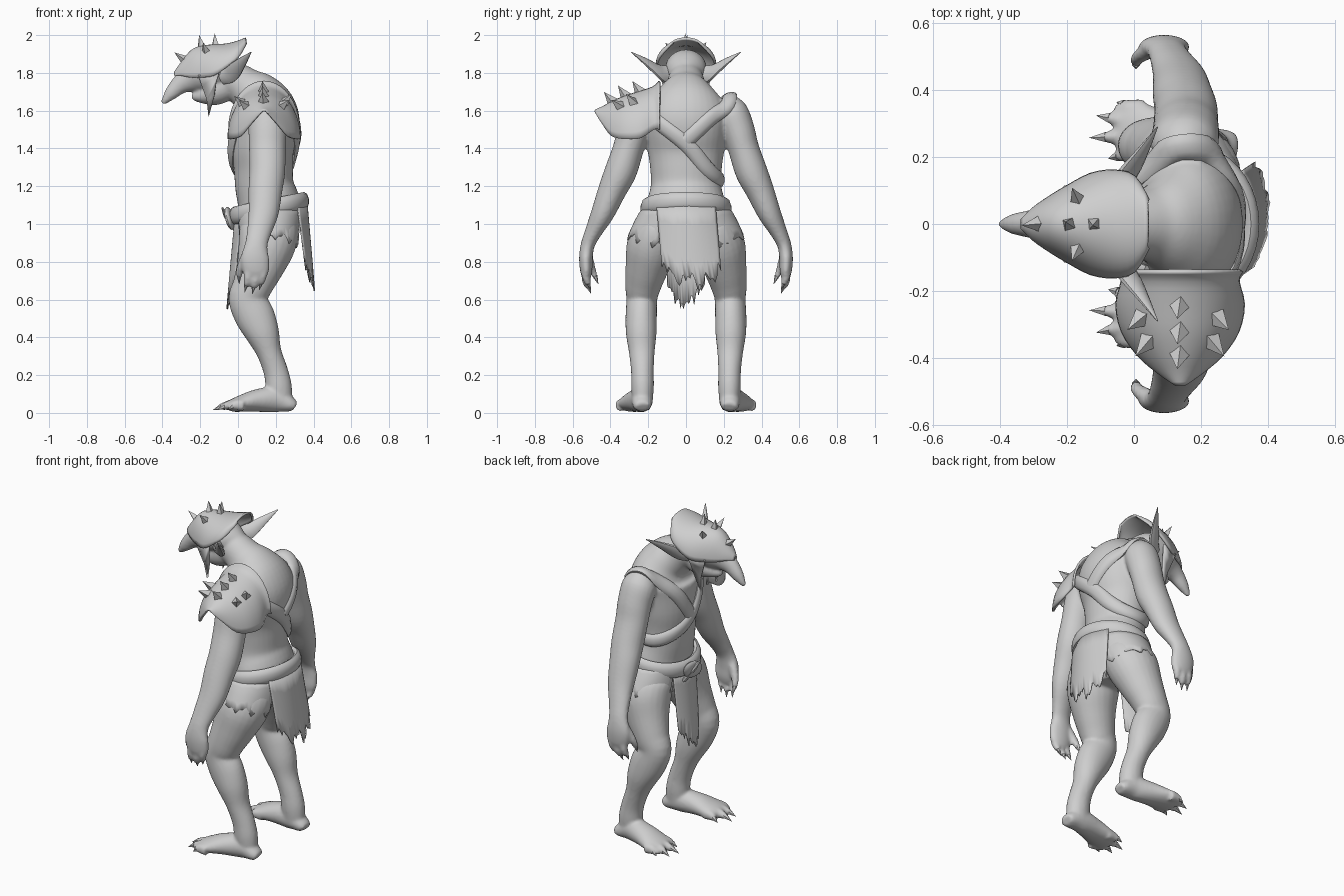
import bpy, bmesh, math, random
from mathutils import Vector, Matrix
from mathutils.bvhtree import BVHTree

if "Cube" in bpy.data.objects:
    bpy.data.objects.remove(bpy.data.objects["Cube"])

random.seed(4)
grey = bpy.data.materials.new("plain grey")
grey.diffuse_color = (0.62, 0.62, 0.62, 1)
grey.use_nodes = True
grey.node_tree.nodes["Principled BSDF"].inputs["Base Color"].default_value = grey.diffuse_color


def finish(name, bm, angle=40, thickness=0):
    bmesh.ops.recalc_face_normals(bm, faces=bm.faces[:])
    me = bpy.data.meshes.new(name)
    bm.to_mesh(me)
    bm.free()
    me.materials.append(grey)
    ob = bpy.data.objects.new(name, me)
    bpy.context.collection.objects.link(ob)
    if thickness:
        mod = ob.modifiers.new("thickness", 'SOLIDIFY')
        mod.thickness, mod.offset = thickness, 0
    bpy.ops.object.select_all(action='DESELECT')
    ob.select_set(True)
    bpy.context.view_layer.objects.active = ob
    bpy.ops.object.shade_smooth_by_angle(angle=math.radians(angle))
    return ob


def spline(rows, steps):
    """Catmull-Rom through rows of any length."""
    rows = [Vector(r) for r in rows]
    p = [rows[0]] + rows + [rows[-1]]
    out = []
    for i in range(1, len(p) - 2):
        a, b, c, d = p[i - 1:i + 3]
        for k in range(steps):
            t = k / steps
            out.append(0.5 * (2 * b + (c - a) * t + (2 * a - 5 * b + 4 * c - d) * t * t
                              + (3 * b - a - 3 * c + d) * t ** 3))
    return out + [rows[-1]]


def bridge(bm, rings, wrap=True, closed=False):
    n = len(rings[0])
    for i in range(len(rings) if closed else len(rings) - 1):
        a, b = rings[i], rings[(i + 1) % len(rings)]
        for j in range(n if wrap else n - 1):
            bm.faces.new((a[j], a[(j + 1) % n], b[(j + 1) % n], b[j]))


def tube(bm, rows, mirror=1, n=24, steps=4):
    """Rows are x, y, z, depth radius, side radius."""
    rows = spline(rows, steps)
    pts = [Vector((r[0], r[1] * mirror, r[2])) for r in rows]
    rings = []
    for i, c in enumerate(pts):
        t = (pts[min(i + 1, len(pts) - 1)] - pts[max(i - 1, 0)]).normalized()
        side = Vector((0, 1, 0))
        side = (side - t * side.dot(t)).normalized()
        up = t.cross(side)
        ring = []
        for k in range(n):
            a = math.tau * k / n
            v = c + side * max(rows[i][4], .002) * math.cos(a) + up * max(rows[i][3], .002) * math.sin(a)
            v.z = max(v.z, 0.004)
            ring.append(bm.verts.new(v))
        rings.append(ring)
    bridge(bm, rings)
    bm.faces.new(rings[0])
    bm.faces.new(rings[-1])


def spike(bm, base, direction, r, h, sides=4):
    d = Vector(direction).normalized()
    m = Matrix.Translation(Vector(base) + d * h / 2) @ d.to_track_quat('Z', 'Y').to_matrix().to_4x4()
    bmesh.ops.create_cone(bm, cap_ends=True, segments=sides, radius1=r, radius2=0, depth=h, matrix=m)


# body: torso with neck, head, jaw, limbs, fused into one skin
bm = bmesh.new()
tube(bm, [(.16, 0, .86, .08, .08), (.16, 0, .93, .14, .16), (.165, 0, 1.0, .16, .2), (.165, 0, 1.1, .165, .21),
          (.14, 0, 1.2, .155, .187), (.135, 0, 1.3, .157, .19), (.13, 0, 1.4, .167, .205), (.142, 0, 1.5, .18, .22),
          (.145, 0, 1.57, .178, .23), (.13, 0, 1.63, .16, .205), (.095, 0, 1.68, .135, .155),
          (.05, 0, 1.715, .112, .115), (0, 0, 1.75, .1, .098), (-.06, 0, 1.775, .1, .09)], n=36)
tube(bm, [(.02, 0, 1.8, .05, .05), (-.05, 0, 1.81, .09, .1), (-.13, 0, 1.82, .105, .11), (-.2, 0, 1.79, .095, .095),
          (-.26, 0, 1.765, .07, .06), (-.31, 0, 1.735, .05, .042), (-.355, 0, 1.69, .036, .032),
          (-.39, 0, 1.65, .018, .016), (-.402, 0, 1.637, .008, .008)])
tube(bm, [(-.03, 0, 1.76, .08, .07), (-.08, 0, 1.73, .085, .08), (-.13, 0, 1.70, .075, .075),
          (-.175, 0, 1.685, .054, .06), (-.22, 0, 1.675, .03, .036), (-.245, 0, 1.67, .012, .015)])
ARM = [(.15, .2, 1.665, .05, .05), (.15, .235, 1.595, .098, .09), (.155, .275, 1.5, .1, .088),
       (.155, .305, 1.4, .097, .082), (.155, .345, 1.28, .095, .085), (.145, .39, 1.18, .09, .075),
       (.135, .44, 1.06, .08, .062), (.112, .49, .96, .065, .045), (.097, .52, .89, .06, .037),
       (.09, .53, .82, .075, .036), (.095, .528, .75, .07, .032), (.095, .525, .71, .05, .02)]
LEG = [(.16, .12, 1.06, .12, .09), (.165, .145, .97, .155, .125), (.15, .178, .88, .15, .137),
       (.115, .207, .77, .125, .115), (.075, .228, .67, .105, .095), (.05, .234, .6, .1, .082),
       (.09, .237, .51, .105, .083), (.13, .237, .42, .09, .081), (.165, .234, .32, .066, .068),
       (.2, .231, .22, .065, .06), (.215, .23, .14, .07, .06), (.22, .23, .05, .068, .053)]
FOOT = [(.3, .23, .03, .026, .04), (.275, .232, .045, .042, .05), (.2, .235, .07, .068, .06),
        (.1, .255, .065, .06, .075), (.02, .272, .05, .045, .09), (-.035, .28, .037, .032, .09),
        (-.055, .28, .03, .014, .075)]
FINGERS = [(.055, .65), (.095, .64), (.132, .66)]
TOES = [(-.02, .21, -.08, .195), (-.04, .262, -.135, .258), (-.035, .31, -.115, .325), (-.01, .348, -.055, .366)]
for s in (1, -1):
    for rows in (ARM, LEG, FOOT):
        tube(bm, rows, s)
    for x, z in FINGERS:
        tube(bm, [(x, .53, .75, .026, .024), (x - .003, .53, z + .06, .024, .022), (x - .012, .515, z + .02, .017, .016)], s, 8)
    tube(bm, [(.05, .52, .84, .03, .025), (.015, .5, .77, .024, .021), (.005, .48, .72, .016, .015)], s, 8)
    for x, y, tx, ty in TOES:
        mx, my = x + (tx - x) * .55, y + (ty - y) * .55
        tube(bm, [(x + .04, y, .04, .033, .027), (x, y, .042, .03, .026), (mx, my, .032, .018, .016)], s, 8)
body = finish("body", bm, 60)
mod = body.modifiers.new("fuse", 'REMESH')
mod.mode, mod.voxel_size, mod.use_smooth_shade = 'VOXEL', .009, True
mod = body.modifiers.new("soften", 'SMOOTH')
mod.factor, mod.iterations = .5, 6

# claws and ears
bm = bmesh.new()
for s in (1, -1):
    for x, z in FINGERS:
        spike(bm, (x - .011, .517 * s, z + .03), (-.2, -.35 * s, -1), .013, .045, 6)
    spike(bm, (.006, .482 * s, .726), (0, -.4 * s, -1), .014, .05, 6)
    for x, y, tx, ty in TOES:
        mx, my = x + (tx - x) * .45, y + (ty - y) * .45
        spike(bm, (mx, my * s, .036), (tx - mx, (ty - my) * s, -.022), .017,
              math.hypot(tx - mx, ty - my) + .004, 6)
finish("claws", bm)
bm = bmesh.new()
for s in (1, -1):
    tube(bm, [(-.08, .08, 1.785, .048, .03), (-.035, .13, 1.8, .048, .022), (.02, .21, 1.857, .027, .013),
              (.07, .29, 1.91, .002, .002)], s, 10)
finish("ears", bm)


# domed shells: helmet and shoulder plate
def dome(name, rows, place, n=20):
    """Rows are position along, half width, top height, rim height."""
    bm = bmesh.new()
    rings = []
    for t, w, top, rim in spline(rows, 3):
        rings.append([bm.verts.new(place(t, w * math.cos(math.pi * k / n),
                                         rim + (top - rim) * math.sin(math.pi * k / n))) for k in range(n + 1)])
    bridge(bm, rings, wrap=False)
    return finish(name, bm, 40, .012)


helmet = dome("helmet", [(-.335, .01, 1.80, 1.785), (-.3, .045, 1.85, 1.785), (-.25, .08, 1.912, 1.775),
                         (-.2, .11, 1.937, 1.775), (-.13, .147, 1.945, 1.785), (-.06, .157, 1.95, 1.83),
                         (0, .14, 1.965, 1.88), (.042, .07, 1.982, 1.955)], lambda t, w, z: (t, w, z))
plate = dome("shoulder_plate", [(-.14, .185, 1.755, 1.5), (-.17, .172, 1.725, 1.5), (-.24, .188, 1.70, 1.455),
                                (-.32, .172, 1.675, 1.45), (-.39, .125, 1.645, 1.465), (-.44, .068, 1.618, 1.53),
                                (-.48, .01, 1.60, 1.595)], lambda t, w, z: (.138 + w, t, z))
deps = bpy.context.evaluated_depsgraph_get()
for name, shell, spots, r, h, lean in (
        ("helmet_spikes", helmet, [(-.17, .075), (-.195, 0), (-.12, 0), (-.17, -.075), (-.29, 0)], .025, .068, 0),
        ("shoulder_spikes", plate, [(.135, -.245), (.02, -.28), (.04, -.35), (.135, -.32), (.25, -.28),
                                    (.235, -.35), (.135, -.39)], .032, .075, -.35)):
    tree = BVHTree.FromObject(shell, deps)
    bm = bmesh.new()
    for x, y in spots:
        p, nor, _, _ = tree.ray_cast(Vector((x, y, 3)), Vector((0, 0, -1)))
        if p:
            spike(bm, p - nor * .01, nor + Vector((0, lean, 0)), r, h)
    finish(name, bm, 20)

# cheek guards
bm = bmesh.new()
for s in (1, -1):
    outline = [(-.21, .108, 1.79), (-.1, .14, 1.8), (-.115, .12, 1.75), (-.125, .1, 1.68), (-.155, .075, 1.57),
               (-.165, .088, 1.66), (-.19, .1, 1.73)]
    bm.faces.new([bm.verts.new((x, y * s, z)) for x, y, z in outline])
finish("cheek_guards", bm, 30, .012)


# straps and belt: flat oval section swept along a path
def sweep(name, pts, normals, w, t, closed=False, n=10):
    bm = bmesh.new()
    rings = []
    m = len(pts)
    for i, c in enumerate(pts):
        a, b = (pts[i - 1], pts[(i + 1) % m]) if closed else (pts[max(i - 1, 0)], pts[min(i + 1, m - 1)])
        nor = normals[i].normalized()
        across = (b - a).cross(nor).normalized()
        rings.append([bm.verts.new(c + across * w * math.cos(math.tau * k / n) + nor * t * math.sin(math.tau * k / n))
                      for k in range(n)])
    bridge(bm, rings, closed=closed)
    if not closed:
        bm.faces.new(rings[0])
        bm.faces.new(rings[-1])
    finish(name, bm, 50)


skin = BVHTree.FromObject(body, deps)


def strap(name, guide, lift):
    hits = [skin.find_nearest(p) for p in spline(guide, 5)]
    pts, nors = [h[0] + h[1] * lift for h in hits], [h[1] for h in hits]
    for _ in range(4):
        for seq in (pts, nors):
            seq[1:-1] = [(seq[i - 1] + seq[i] * 2 + seq[i + 1]) / 4 for i in range(1, len(seq) - 1)]
    sweep(name, pts, nors, .04, .02)


strap("chest_strap", [(.3, -.2, 1.56), (.34, 0, 1.42), (.29, .13, 1.29), (.15, .2, 1.23), (0, .15, 1.26),
                      (-.05, 0, 1.34), (-.04, -.12, 1.5), (.02, -.18, 1.64)], .006)
strap("shoulder_strap", [(.34, 0, 1.43), (.33, .12, 1.54), (.27, .21, 1.62), (.15, .23, 1.70), (.03, .19, 1.63),
                         (-.05, .1, 1.5), (-.06, 0, 1.36)], .001)
ring = [math.tau * k / 40 for k in range(40)]
sweep("belt", [Vector((.165 + .185 * math.cos(a), .215 * math.sin(a), 1.083 + .038 * math.cos(a))) for a in ring],
      [Vector((math.cos(a), math.sin(a), 0)) for a in ring], .048, .026, True)

# buckle: oval clasp with a hooked tail
bm = bmesh.new()
m = Matrix.Translation((-.045, 0, 1.03)) @ Matrix.Rotation(.5, 4, 'X') @ Matrix.Rotation(-.35, 4, 'Y')
bmesh.ops.create_uvsphere(bm, u_segments=14, v_segments=8, radius=1,
                          matrix=m @ Matrix.Diagonal((.02, .085, .055, 1)))
tube(bm, [(-.03, .03, 1.0, .012, .015), (-.06, .01, 1.04, .014, .02), (-.083, -.02, 1.085, .005, .008)], 1, 8)
tube(bm, [(-.04, 0, 1.02, .014, .025), (-.01, .035, .97, .015, .024), (.02, .06, .935, .006, .01)], 1, 8)
finish("buckle", bm)


# ragged cloth
def cloth(name, place, hem, ragged, cols=26, rows=4):
    """place(u, v) with u across -1..1 and v from top 0 to hem 1."""
    bm = bmesh.new()
    rings = []
    for k in range(cols + 1):
        u = 2 * k / cols - 1
        low = hem(u) + ragged * random.uniform(-1, 1) * (1 if k % 2 else .4)
        rings.append([bm.verts.new(place(u, low * j / rows)) for j in range(rows + 1)])
    bridge(bm, rings, wrap=False)
    finish(name, bm, 50, .008)


cloth("back_cloth", lambda u, v: (.365 + .04 * v - .05 * u * u * (1 - .4 * v), .155 * u + .04 * v, 1.1 - .46 * v),
      lambda u: .88 - .14 * u * u, .13)
cloth("front_cloth", lambda u, v: (-.012 - .045 * v + .03 * u * u, .11 * u * (1 - .15 * v), 1.06 - .5 * v),
      lambda u: .95 - .18 * u * u, .1)
for s, side in ((1, "left"), (-1, "right")):
    def hip(u, v, s=s):
        a = math.radians(90 - 68 * u)
        return (.165 + (.178 - .012 * v) * math.cos(a), s * (.222 + .085 * v ** .8) * math.sin(a) ** .8, 1.09 - .16 * v)
    cloth("hip_cloth_" + side, hip, lambda u: .98 + .2 * max(u, 0), .2, 24)
